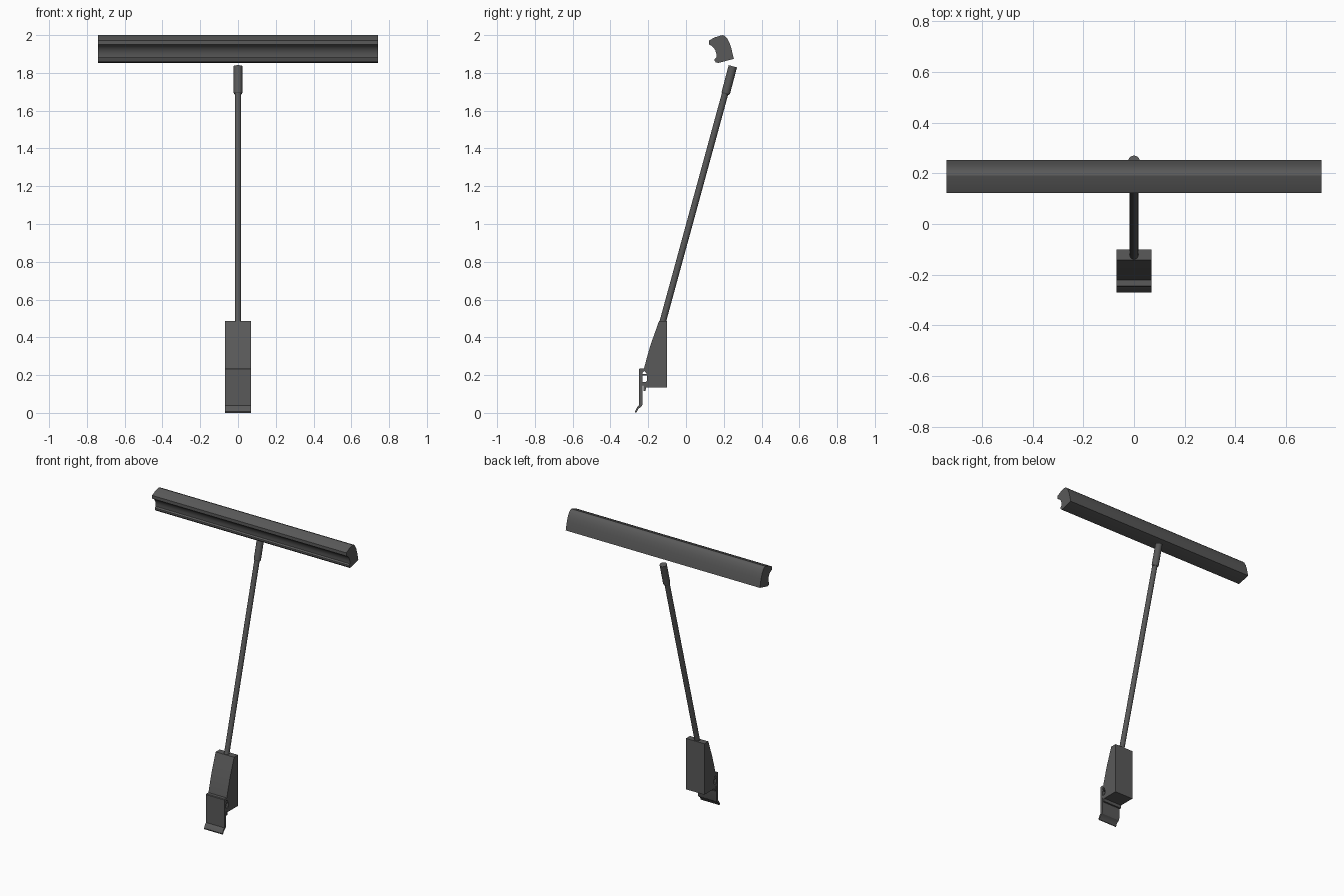
import bpy, bmesh, math
from mathutils import Vector

if "Cube" in bpy.data.objects:
    bpy.data.objects.remove(bpy.data.objects["Cube"])

dark = bpy.data.materials.new("dark_metal")
dark.diffuse_color = (0.1, 0.1, 0.1, 1)
dark.use_nodes = True
dark.node_tree.nodes["Principled BSDF"].inputs["Base Color"].default_value = dark.diffuse_color


def finish(bm, name, angle=30):
    bmesh.ops.recalc_face_normals(bm, faces=bm.faces[:])
    me = bpy.data.meshes.new(name)
    bm.to_mesh(me)
    bm.free()
    me.materials.append(dark)
    me.shade_smooth()
    me.set_sharp_from_angle(angle=math.radians(angle))
    ob = bpy.data.objects.new(name, me)
    bpy.context.collection.objects.link(ob)
    return ob


def extrude_x(name, profile, half, angle=30):
    """Solid from a (y, z) outline, centred on x = 0."""
    bm = bmesh.new()
    face = bm.faces.new([bm.verts.new((-half, y, z)) for y, z in profile])
    out = bmesh.ops.extrude_face_region(bm, geom=[face])
    verts = [g for g in out["geom"] if isinstance(g, bmesh.types.BMVert)]
    bmesh.ops.translate(bm, verts=verts, vec=(2 * half, 0, 0))
    return finish(bm, name, angle)


def turned(name, a, b, rings, sides=24):
    """Round part from a to b; rings are (fraction along, radius)."""
    a, b = Vector(a), Vector(b)
    d = (b - a).normalized()
    u = Vector((1, 0, 0))
    v = d.cross(u)
    bm = bmesh.new()
    loops = []
    for t, r in rings:
        c = a.lerp(b, t)
        angs = [2 * math.pi * i / sides for i in range(sides)]
        loops.append([bm.verts.new(c + r * (math.cos(q) * u + math.sin(q) * v)) for q in angs])
    for lo, hi in zip(loops, loops[1:]):
        for i in range(sides):
            j = (i + 1) % sides
            bm.faces.new((lo[i], lo[j], hi[j], hi[i]))
    bm.faces.new(loops[0])
    bm.faces.new(loops[-1])
    return finish(bm, name)


# Long lamp head with a concave light slot on its front underside
extrude_x("lamp_head", [
    (0.122, 1.972), (0.155, 1.989), (0.192, 2.0), (0.205, 1.996), (0.217, 1.984),
    (0.230, 1.960), (0.240, 1.930), (0.247, 1.900), (0.253, 1.874),
    (0.172, 1.853), (0.158, 1.855), (0.151, 1.864), (0.152, 1.874), (0.161, 1.882),
    (0.161, 1.900), (0.155, 1.920), (0.145, 1.935), (0.132, 1.945), (0.122, 1.950)], 0.74)

# Slanted arm and the thicker sleeve at its top
turned("arm", (0, -0.132, 0.45), (0, 0.215, 1.72), [(0, 0.017), (1, 0.017)])
turned("arm_sleeve", (0, 0.209, 1.688), (0, 0.248, 1.835),
       [(0, 0.019), (0.04, 0.0228), (1, 0.0228)])

# Wedge-shaped base block with a notch for the clamp hinge
extrude_x("base_block", [
    (-0.143, 0.486), (-0.100, 0.486), (-0.100, 0.135), (-0.212, 0.135),
    (-0.212, 0.165), (-0.206, 0.170), (-0.206, 0.205), (-0.212, 0.212),
    (-0.224, 0.225), (-0.222, 0.236), (-0.205, 0.300), (-0.187, 0.362),
    (-0.168, 0.415)], 0.07)

# Sprung clamp plate with a flared foot
extrude_x("clamp_plate", [
    (-0.249, 0.232), (-0.245, 0.236), (-0.222, 0.236), (-0.220, 0.222),
    (-0.230, 0.212), (-0.230, 0.046), (-0.235, 0.034), (-0.252, 0.022),
    (-0.262, 0.002), (-0.266, 0.0), (-0.270, 0.008), (-0.260, 0.028),
    (-0.249, 0.040)], 0.07)

# Hinge lugs between clamp plate and block
for name, z0, z1, back in (("hinge_upper_lug", 0.198, 0.206, -0.204),
                           ("hinge_lower_lug", 0.146, 0.164, -0.205)):
    extrude_x(name, [(-0.235, z0), (back, z0), (back, z1), (-0.235, z1)], 0.07)
extrude_x("hinge_tab", [(-0.225, 0.115), (-0.214, 0.115), (-0.210, 0.150), (-0.225, 0.150)], 0.07)
